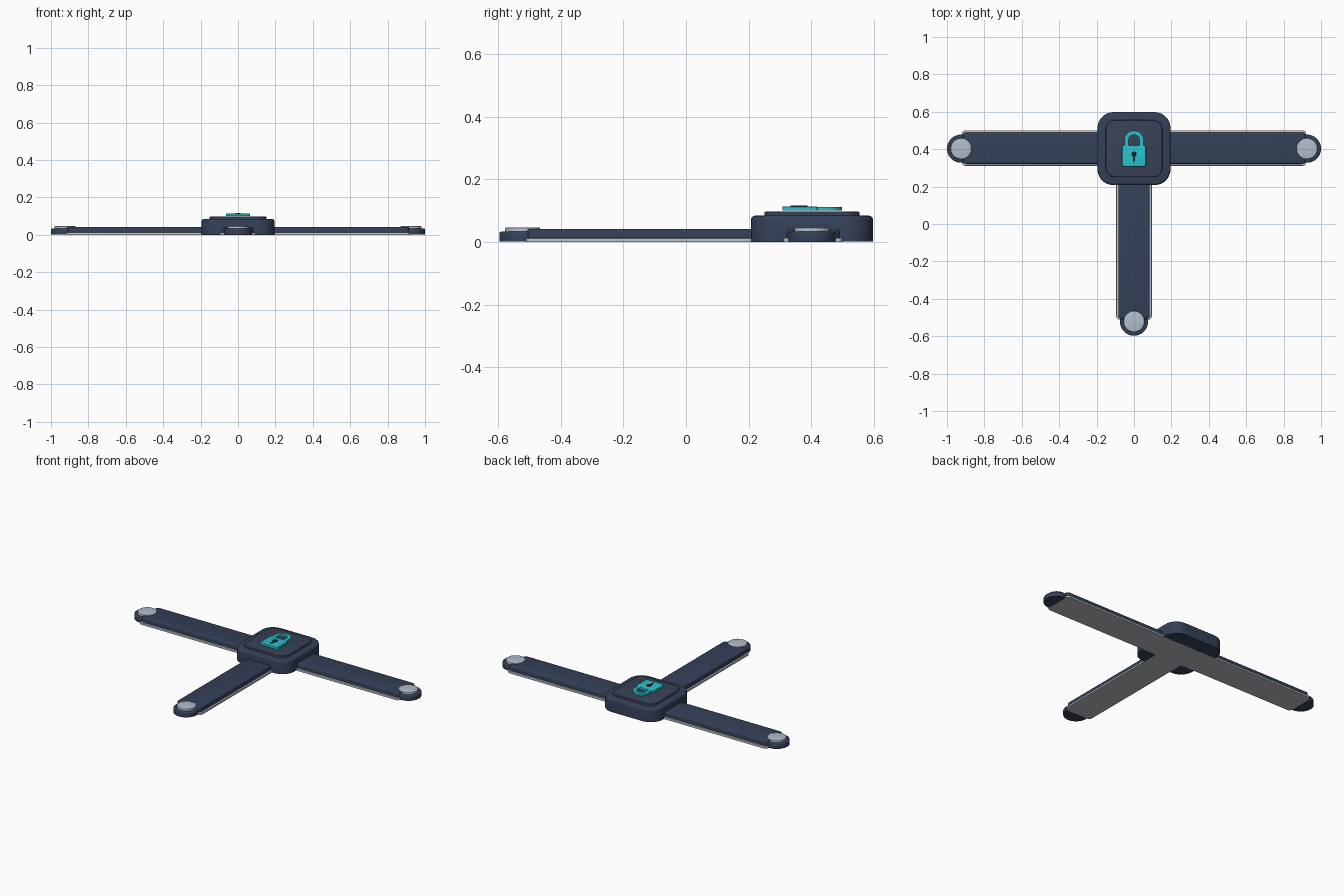
import bpy, bmesh, math

if "Cube" in bpy.data.objects:
    bpy.data.objects.remove(bpy.data.objects["Cube"])


def srgb(r, g, b):
    f = lambda c: c / 12.92 if c <= 0.04045 else ((c + 0.055) / 1.055) ** 2.4
    return (f(r / 255), f(g / 255), f(b / 255), 1)


def material(name, *rgb):
    m = bpy.data.materials.new(name)
    m.diffuse_color = srgb(*rgb)
    m.use_nodes = True
    m.node_tree.nodes["Principled BSDF"].inputs["Base Color"].default_value = m.diffuse_color
    return m


NAVY = material("navy", 52, 64, 88)
SLATE = material("slate", 55, 66, 86)
SILVER = material("silver", 178, 190, 203)
GREY = material("pale grey", 184, 190, 194)
TEAL = material("teal", 42, 192, 204)
BLACK = material("near black", 24, 30, 42)


def rounded(cx, cy, hx, hy, r, n=10):
    """Outline of a rounded rectangle."""
    pts = []
    for k, (sx, sy) in enumerate([(1, 1), (-1, 1), (-1, -1), (1, -1)]):
        for i in range(n + 1):
            a = math.pi / 2 * (k + i / n)
            pts.append((cx + sx * (hx - r) + r * math.cos(a),
                        cy + sy * (hy - r) + r * math.sin(a)))
    return pts


def circle(cx, cy, r, n=48):
    return [(cx + r * math.cos(2 * math.pi * i / n),
             cy + r * math.sin(2 * math.pi * i / n)) for i in range(n)]


def prism(name, pts, z0, z1, mat, bevel=0.0):
    """Extrude an outline from z0 to z1, rounding the top edge."""
    bm = bmesh.new()
    face = bm.faces.new([bm.verts.new((x, y, z0)) for x, y in pts])
    if face.normal.z > 0:
        face.normal_flip()
    ext = bmesh.ops.extrude_face_region(bm, geom=[face], use_keep_orig=True)
    bmesh.ops.translate(bm, vec=(0, 0, z1 - z0),
                        verts=[v for v in ext["geom"] if isinstance(v, bmesh.types.BMVert)])
    bmesh.ops.recalc_face_normals(bm, faces=bm.faces)
    if bevel:
        rim = [e for e in bm.edges if all(abs(v.co.z - z1) < 1e-6 for v in e.verts)]
        bmesh.ops.bevel(bm, geom=rim, offset=bevel, segments=3, profile=0.5, affect='EDGES')
    me = bpy.data.meshes.new(name)
    bm.to_mesh(me)
    bm.free()
    me.materials.append(mat)
    ob = bpy.data.objects.new(name, me)
    bpy.context.collection.objects.link(ob)
    bpy.ops.object.select_all(action='DESELECT')
    ob.select_set(True)
    bpy.context.view_layer.objects.active = ob
    bpy.ops.object.shade_smooth_by_angle(angle=math.radians(35))
    return ob


CY = 0.403  # centre line of the cross arm and hub

# Arms: pale base strip with a darker strap on top
prism("cross_arm_base", rounded(0, CY + .003, 0.92, 0.095, 0.02), 0.0, 0.013, GREY, 0.003)
prism("cross_arm_strap", rounded(0, CY + .003, 0.915, 0.084, 0.02), 0.013, 0.042, NAVY, 0.006)
prism("stem_arm_base", rounded(0, -0.055, 0.095, 0.457, 0.02), 0.0, 0.0125, GREY, 0.003)
prism("stem_arm_strap", rounded(0, -0.055, 0.084, 0.452, 0.02), 0.0125, 0.0415, NAVY, 0.006)

# Round tips with a silver button
for name, x, y in (("left", -0.925, CY), ("right", 0.925, CY), ("front", 0, -0.522)):
    prism(name + "_tip", circle(x, y, 0.075), 0.001, 0.033, NAVY, 0.006)
    prism(name + "_button", circle(x, y, 0.056), 0.03, 0.046, SILVER, 0.003)

# Hub with a raised top plate
prism("hub", rounded(0, CY, 0.195, 0.195, 0.085), 0.001, 0.084, NAVY, 0.012)
prism("hub_plate", rounded(0, CY, 0.152, 0.152, 0.05), 0.08, 0.097, SLATE, 0.004)

# Padlock emblem: body, shackle and keyhole
prism("lock_body", rounded(0, 0.364, 0.063, 0.056, 0.01), 0.1, 0.113, TEAL, 0.002)


def arch(r):
    """Half circle standing on two legs, left to right."""
    top = [(-r * math.cos(math.pi * i / 24), 0.447 + r * math.sin(math.pi * i / 24))
           for i in range(25)]
    return [(-r, 0.415)] + top + [(r, 0.415)]


prism("lock_shackle", arch(0.052) + arch(0.03)[::-1], 0.1, 0.1125, TEAL)
prism("keyhole_round", circle(0, 0.374, 0.014, 24), 0.11, 0.117, BLACK)
prism("keyhole_slot", rounded(0, 0.352, 0.005, 0.018, 0.004, 4), 0.11, 0.1165, BLACK)
